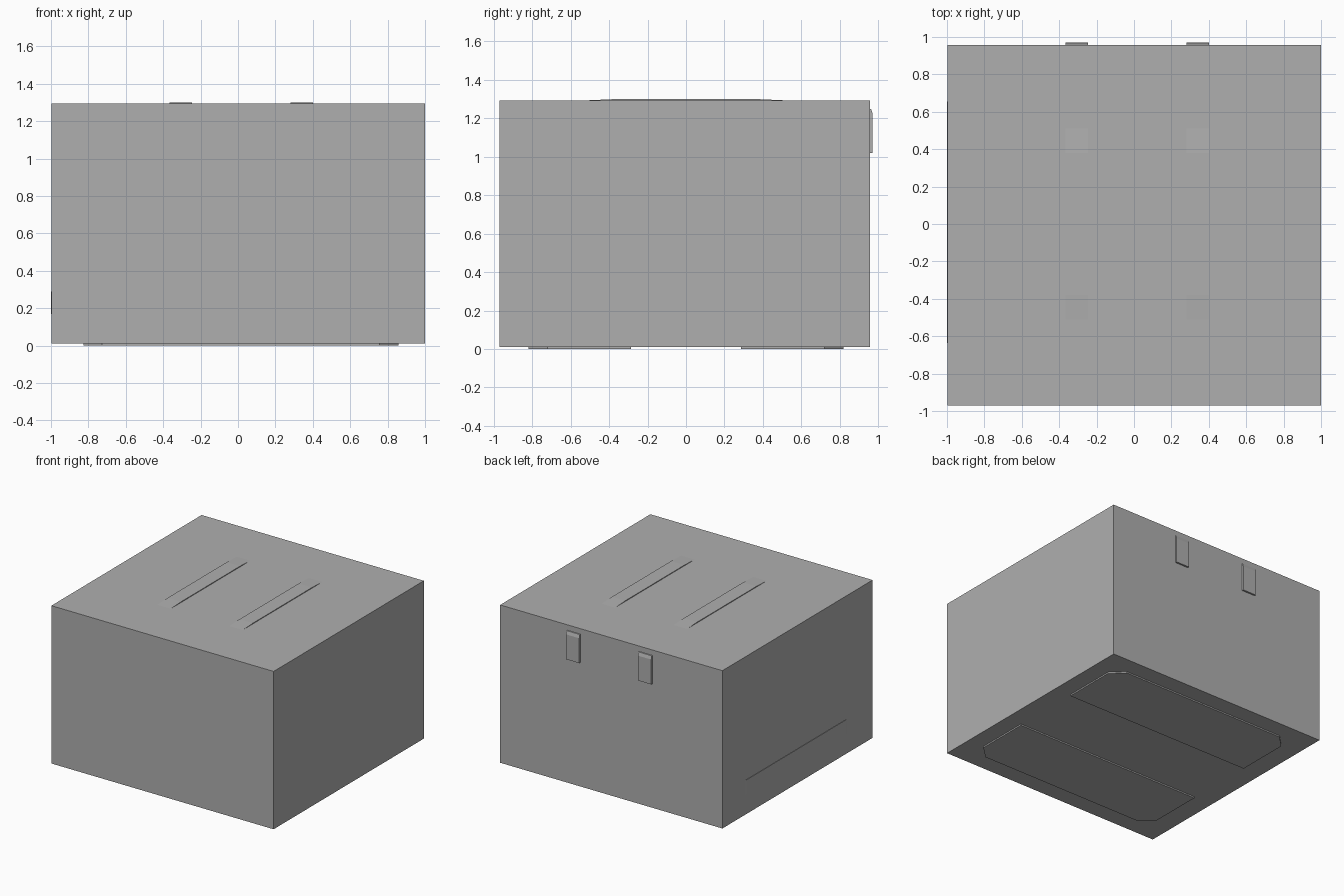
import bpy, bmesh
from mathutils import Vector

if "Cube" in bpy.data.objects:
    bpy.data.objects.remove(bpy.data.objects["Cube"])

grey = bpy.data.materials.new("mid_grey")
grey.diffuse_color = (0.43, 0.43, 0.43, 1)
grey.use_nodes = True
grey.node_tree.nodes["Principled BSDF"].inputs["Base Color"].default_value = grey.diffuse_color


def prism(name, outline, offset):
    """Extrude a closed 3D outline along offset into a solid."""
    bm = bmesh.new()
    face = bm.faces.new([bm.verts.new(p) for p in outline])
    ext = bmesh.ops.extrude_face_region(bm, geom=[face])
    verts = [g for g in ext["geom"] if isinstance(g, bmesh.types.BMVert)]
    bmesh.ops.translate(bm, vec=Vector(offset), verts=verts)
    bmesh.ops.recalc_face_normals(bm, faces=bm.faces)
    mesh = bpy.data.meshes.new(name)
    bm.to_mesh(mesh)
    bm.free()
    mesh.materials.append(grey)
    obj = bpy.data.objects.new(name, mesh)
    bpy.context.collection.objects.link(obj)
    return obj


LEFT, RIGHT = -0.997, 1.0
FRONT, BACK = -0.971, 0.957
BOTTOM, TOP = 0.011, 1.293

# Main box
prism("box_body",
      [(LEFT, FRONT, BOTTOM), (RIGHT, FRONT, BOTTOM),
       (RIGHT, BACK, BOTTOM), (LEFT, BACK, BOTTOM)],
      (0, 0, TOP - BOTTOM))

for side, x in (("left", -0.367), ("right", 0.28)):
    # Raised lid strap with ramped ends
    prism(f"lid_strap_{side}",
          [(x, -0.52, TOP - 0.001), (x, -0.51, TOP), (x, -0.38, TOP + 0.006),
           (x, 0.38, TOP + 0.006), (x, 0.51, TOP), (x, 0.52, TOP - 0.001)],
          (0.12, 0, 0))
    # Rear latch with sloping top
    prism(f"rear_latch_{side}",
          [(x, BACK - 0.01, 1.018), (x, 0.971, 1.018), (x, 0.971, 1.22),
           (x, 0.963, 1.247), (x, BACK - 0.01, 1.252)],
          (0.12, 0, 0))

# Bottom pads, outer corners chamfered
for end, s in (("front", -1), ("back", 1)):
    prism(f"bottom_pad_{end}",
          [(-0.825, s * 0.285, 0), (0.858, s * 0.285, 0), (0.858, s * 0.72, 0),
           (0.757, s * 0.818, 0), (-0.727, s * 0.818, 0), (-0.825, s * 0.72, 0)],
          (0, 0, BOTTOM + 0.004))

# Thin strip low on the left side
prism("side_strip",
      [(LEFT + 0.002, -0.65, 0.17), (-1.0, -0.63, 0.17),
       (-1.0, 0.65, 0.17), (LEFT + 0.002, 0.67, 0.17)],
      (0, 0, 0.12))
